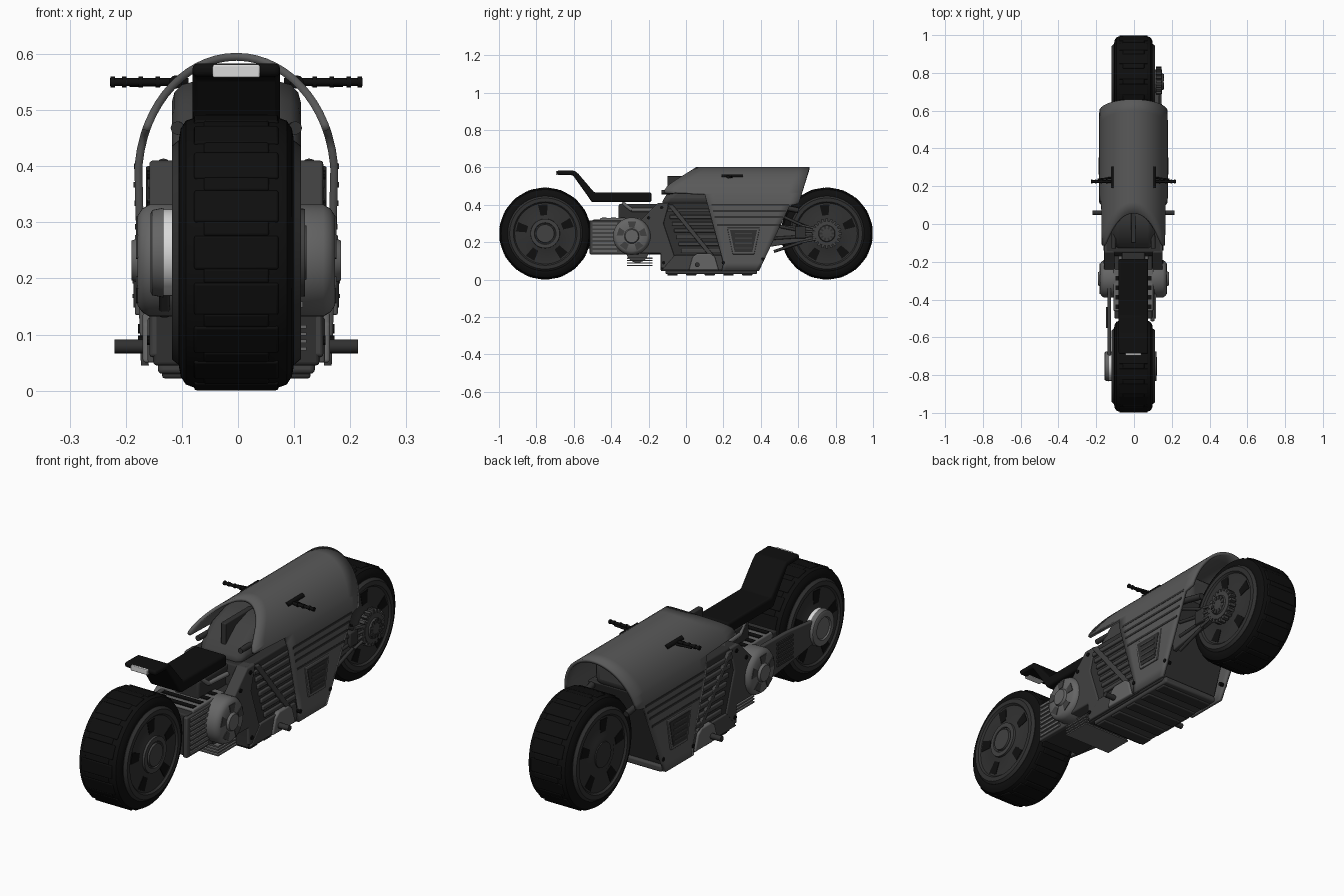
import bpy, bmesh, math
from mathutils import Vector, Matrix

if "Cube" in bpy.data.objects:
    bpy.data.objects.remove(bpy.data.objects["Cube"])

def mat(name, v):
    m = bpy.data.materials.new(name)
    m.diffuse_color = (v, v, v, 1)
    m.use_nodes = True
    m.node_tree.nodes["Principled BSDF"].inputs["Base Color"].default_value = m.diffuse_color
    return m
BLACK, RIM, BODY = mat("rubber black", .0045), mat("charcoal", .03), mat("dark grey", .052)
PAINT, METAL, LIGHT = mat("fairing grey", .1), mat("metal grey", .13), mat("pale lamp", .7)

def finish(name, bm, m, bevel=0):
    bmesh.ops.recalc_face_normals(bm, faces=bm.faces)
    me = bpy.data.meshes.new(name)
    bm.to_mesh(me); bm.free()
    me.materials.append(m)
    o = bpy.data.objects.new(name, me)
    bpy.context.collection.objects.link(o)
    if bevel:
        b = o.modifiers.new("bevel", 'BEVEL')
        b.width, b.segments, b.limit_method, b.angle_limit = bevel, 3, 'ANGLE', .5
    return o

def prism(name, pts, x0, x1, m, bevel=0):
    """Side outline of (y, z) points extruded across x."""
    bm = bmesh.new()
    f = bm.faces.new([bm.verts.new((x0, y, z)) for y, z in pts])
    r = bmesh.ops.extrude_face_region(bm, geom=[f])
    bmesh.ops.translate(bm, vec=(x1 - x0, 0, 0), verts=[v for v in r['geom'] if isinstance(v, bmesh.types.BMVert)])
    return finish(name, bm, m, bevel)

def box(name, x0, x1, y0, y1, z0, z1, m, bevel=0):
    return prism(name, [(y0, z0), (y1, z0), (y1, z1), (y0, z1)], x0, x1, m, bevel)

def lathe(name, prof, y, z, m, n=48, s=1):
    """(x, radius) profile spun about the x axis at (y, z)."""
    bm = bmesh.new()
    rings = [[bm.verts.new((s * x, y + r * math.cos(2 * math.pi * i / n), z + r * math.sin(2 * math.pi * i / n)))
              for i in range(n)] for x, r in prof]
    for a, b in zip(rings, rings[1:]):
        for i in range(n):
            j = (i + 1) % n
            bm.faces.new((a[i], a[j], b[j], b[i]))
    bm.faces.new(rings[0]); bm.faces.new(rings[-1])
    return finish(name, bm, m)

def tube(name, a, b, r, m, n=12):
    a, b = Vector(a), Vector(b)
    d = b - a
    bm = bmesh.new()
    M = Matrix.Translation((a + b) / 2) @ d.to_track_quat('Z', 'Y').to_matrix().to_4x4()
    bmesh.ops.create_cone(bm, cap_ends=True, segments=n, radius1=r, radius2=r, depth=d.length, matrix=M)
    return finish(name, bm, m)

def spokes(name, y, z, n, start, r0, r1, w0, w1, x0, x1, m, bevel=0):
    """Ring of n radial trapezoid plates, as one object."""
    bm = bmesh.new()
    for i in range(n):
        t = start + 2 * math.pi * i / n
        c, s = math.cos(t), math.sin(t)
        q = [(y + r * c - w * s, z + r * s + w * c) for r, w in ((r0, -w0), (r1, -w1), (r1, w1), (r0, w0))]
        a, b = ([bm.verts.new((x, *p)) for p in q] for x in (x0, x1))
        bm.faces.new(a); bm.faces.new(b)
        for k in range(4):
            bm.faces.new((a[k], a[k - 1], b[k - 1], b[k]))
    return finish(name, bm, m, bevel)

def interp(t, z):
    for (a, u), (b, v) in zip(t, t[1:]):
        if z <= b:
            return u + (v - u) * max(0, z - a) / (b - a)
    return t[-1][1]

# wheels: tyre, tread bars, rims with five slots
for nm, wy in (("rear", -.753), ("front", .753)):
    half = [(.1, .19), (.102, .205), (.099, .221), (.09, .235), (.068, .243)]
    lathe(nm + "_tyre", [(-x, r) for x, r in half] + half[::-1], wy, .246, BLACK, 64)
    spokes(nm + "_tread", wy, .246, 18, .17, .235, .246, .015, .013, -.058, .058, BLACK, .004)
    spokes(nm + "_shoulder_tread", wy, .246, 18, 0, .23, .2445, .03, .03, -.075, .075, BLACK, .004)
    for s in (1, -1):
        lathe(nm + "_rim", [(.05, .2), (.103, .2), (.115, .19), (.115, .17), (.107, .163), (.107, .09),
                            (.112, .08), (.112, .02)], wy, .246, RIM, 64, s)
        spokes(nm + "_rim_slots", wy, .246, 5, 1.65, .098, .155, .017, .026, s * .1, s * .109, BLACK)
# hubs: ringed rear hub, silver disc on the left, toothed front hub on the right
lathe("rear_hub_right", [(.1, .08), (.122, .078), (.122, .058), (.116, .055), (.116, .05), (.125, .048), (.125, .01)],
      -.753, .246, BODY)
lathe("rear_brake_disc", [(.11, .077), (.132, .077)], -.753, .246, LIGHT, 48, -1)
lathe("rear_hub_left", [(.13, .08), (.15, .076), (.153, .07), (.153, .05), (.147, .046), (.147, .01)], -.753, .246, METAL, 48, -1)
lathe("front_hub_left", [(.1, .06), (.116, .055), (.116, .01)], .753, .246, RIM, 48, -1)
lathe("front_hub", [(.1, .065), (.15, .065), (.152, .045), (.158, .042), (.16, .02)], .753, .246, BODY)
spokes("front_hub_teeth", .753, .246, 20, 0, .055, .08, .008, .006, .12, .148, BODY)
spokes("front_hub_fingers", .753, .246, 10, 0, .024, .042, .004, .006, .15, .162, RIM)

# fairing: arched shell whose ends follow the side outline
REAR = [(.045, .19), (.09, .2), (.455, .1), (.464, -.115), (.485, -.115), (.52, -.07), (.595, .056)]
FRONT = [(.045, .39), (.395, .555), (.405, .603), (.595, .66)]
def half_width(z):
    return .163 + .012 * (z - .045) / .335 if z < .38 else .175 * math.sqrt(max(0, 1 - ((z - .38) / .215) ** 2))
zs = [.045, .09, .2, .3, .395, .405, .43, .455, .464] + [.38 + .215 * math.sin(.46 + .1 * i) for i in range(11)]
rows = [(half_width(z), z) for z in zs] + [(0, .595)] + [(-half_width(z), z) for z in zs[::-1]]
bm = bmesh.new()
N = 10
grid = []
for x, z in rows:
    r, f = interp(REAR, z), interp(FRONT, z)
    grid.append([bm.verts.new((x, r + (f - r) * k / N, z)) for k in range(N + 1)])
for a, b in zip(grid, grid[1:]):
    for k in range(N):
        bm.faces.new((a[k], a[k + 1], b[k + 1], b[k]))
fairing = finish("fairing", bm, PAINT)
sol = fairing.modifiers.new("thickness", 'SOLIDIFY')
sol.thickness, sol.offset = .014, 0

# engine core, tank and belly
prism("engine_core", [(-.135, .045), (.36, .045), (.49, .41), (-.15, .41), (-.17, .34), (-.135, .13)], -.148, .148, RIM, .006)
prism("tank", [(-.14, .4), (.5, .4), (.5, .54), (.06, .55), (-.03, .52), (-.1, .46)], -.115, .115, BODY, .045)
box("tank_spine", -.012, .012, -.1, .1, .42, .553, RIM, .004)
box("belly", -.14, .14, -.11, .38, .03, .06, BODY, .008)
for i in range(5):
    box("belly_rib", -.132, .132, -.1 + i * .1, -.045 + i * .1, .022, .04, RIM, .004)
box("rear_block", -.1, .1, -.5, -.13, .135, .32, RIM, .006)
box("seat_mount", -.06, .06, -.36, -.12, .3, .405, RIM, .01)
box("seat_vent_deck", -.105, .105, -.46, -.24, .3, .33, METAL, .006)
for i in range(4):
    box("deck_slot", -.095, .095, -.45 + i * .05, -.425 + i * .05, .327, .333, BLACK)
    box("exhaust_fin", -.115, .125, -.315, -.18, .072 + i * .013, .078 + i * .013, METAL)
tube("exhaust_drum", (-.1, -.26, .15), (.1, -.26, .15), .06, BODY, 24)

# parts on both sides
for s in (1, -1):
    prism("side_plate", [(-.25, .14), (-.25, .31), (-.15, .41), (-.09, .41), (-.12, .3), (-.04, .06), (-.135, .06), (-.135, .14)],
          s * .1, s * .155, BODY, .006)
    for y, z in ((-.2, .33), (-.13, .385), (-.12, .09), (.2, .09), (.41, .11)):
        lathe("bolt", [(.14, .009), (.175 if y > 0 else .159, .009)], y, z, BLACK, 10, s)
    for i in range(7):
        z = .37 - i * .036
        box("body_rib", s * .14, s * .158, -.1 + .012 * i, interp(REAR, z) + .02, z - .01, z + .01, BODY, .004)
    # diagonal braces across the ribs
    prism("brace", [(-.1, .4), (-.07, .4), (.15, .13), (.12, .13)], s * .14, s * .161, BODY, .003)
    prism("lower_skirt", [(-.13, .05), (.21, .05), (.19, .13), (-.06, .13)], s * .14, s * .158, BODY, .004)
    prism("foot_plate", [(.015, .05), (.175, .05), (.155, .12), (.13, .14), (.06, .14), (.035, .12)], s * .14, s * .167, METAL, .006)
    tube("foot_peg", (s * .15, .06, .079), (s * .217, .06, .079), .0125, RIM, 16)
    # fairing grooves and vent
    for z in (.4, .367, .334, .292):
        box("fairing_groove", s * (half_width(z) + .001), s * (half_width(z) + .0085), interp(REAR, z) + .02,
            .5 if z < .3 else interp(FRONT, z - .006) - .005, z - .005, z + .005, RIM)
    prism("vent_frame", [(.22, .278), (.395, .278), (.365, .135), (.25, .135)], s * .165, s * .181, PAINT, .003)
    prism("vent_panel", [(.235, .265), (.38, .265), (.355, .148), (.26, .148)], s * .176, s * .183, RIM)
    for i in range(4):
        box("vent_bar", s * .178, s * .185, .262, .353, .165 + i * .026, .172 + i * .026, BODY)
    # round engine cover with five dark windows
    lathe("engine_cover", [(.09, .1), (.155, .1), (.168, .092), (.176, .08), (.176, .04), (.187, .035), (.187, .01)],
          -.29, .232, METAL, 48, s)
    spokes("cover_windows", -.29, .232, 5, .3, .045, .078, .013, .022, s * .172, s * .1785, BODY)
    # handlebar grips with rings, levers and slot
    tube("grip", (s * .085, .225, .55), (s * .225, .225, .55), .007, BLACK)
    for x in (.14, .17, .2, .22):
        tube("grip_ring", (s * (x - .004), .225, .55), (s * (x + .004), .225, .55), .0095, BLACK)
    tube("lever", (s * .108, .305, .55), (s * .108, .19, .55), .012, BLACK)
    tube("lever_blade", (s * .115, .245, .548), (s * .19, .235, .546), .005, BLACK)
    tube("tank_rail", (s * .105, -.13, .468), (s * .1, .1, .468), .012, RIM)

# rear swingarms: short ribbed panel on the right, long arm on the left
box("right_arm", .09, .112, -.515, -.25, .135, .315, BODY, .005)
for i in range(8):
    box("right_arm_rib", .1, .119, -.5, -.37, .148 + i * .021, .159 + i * .021, METAL)
prism("left_arm", [(-.25, .13), (-.25, .32), (-.52, .315), (-.76, .29), (-.79, .246), (-.76, .2), (-.55, .17)],
      -.118, -.138, BODY, .005)
for i in range(6):
    box("left_arm_grille", -.13, -.144, -.55, -.44, .19 + i * .019, .2 + i * .019, RIM)

# front arm, caliper box and cables on the right
prism("front_arm", [(.42, .17), (.42, .3), (.6, .285), (.74, .27), (.74, .22), (.6, .2)], .112, .135, BODY, .005)
box("front_caliper", .12, .15, .585, .64, .22, .285, RIM, .005)
for i in range(4):
    tube("front_cable", (.135, .47, .15 + i * .07), (.135, .62, .2 + i * .03), .008, RIM)
    tube("front_link", (.142, .62, .2 + i * .03), (.142, .72, .22 + i * .016), .006, BODY)
for s in (1, -1):
    tube("front_strut", (s * .13, .45, .4), (s * .12, .6, .37), .014, RIM)

# seat with kicked-up tail and lamp
prism("seat", [(-.185, .465), (-.185, .415), (-.505, .415), (-.535, .46), (-.605, .558), (-.688, .56), (-.69, .583),
               (-.595, .582), (-.575, .565), (-.49, .465)], -.078, .078, BLACK, .009)
box("tail_lamp", -.042, .042, -.696, -.66, .558, .581, LIGHT, .003)
for s in (1, -1):
    tube("seat_pipe", (s * .05, -.34, .41), (s * .06, -.29, .372), .01, METAL)
    tube("seat_pipe", (s * .06, -.29, .372), (s * .07, -.17, .372), .01, METAL)

# smooth shading with sharp edges kept, and small centring shift
for o in bpy.context.scene.objects:
    o.location.x = -.003
    o.select_set(True)
    bpy.context.view_layer.objects.active = o
bpy.ops.object.shade_smooth_by_angle(angle=.6)
